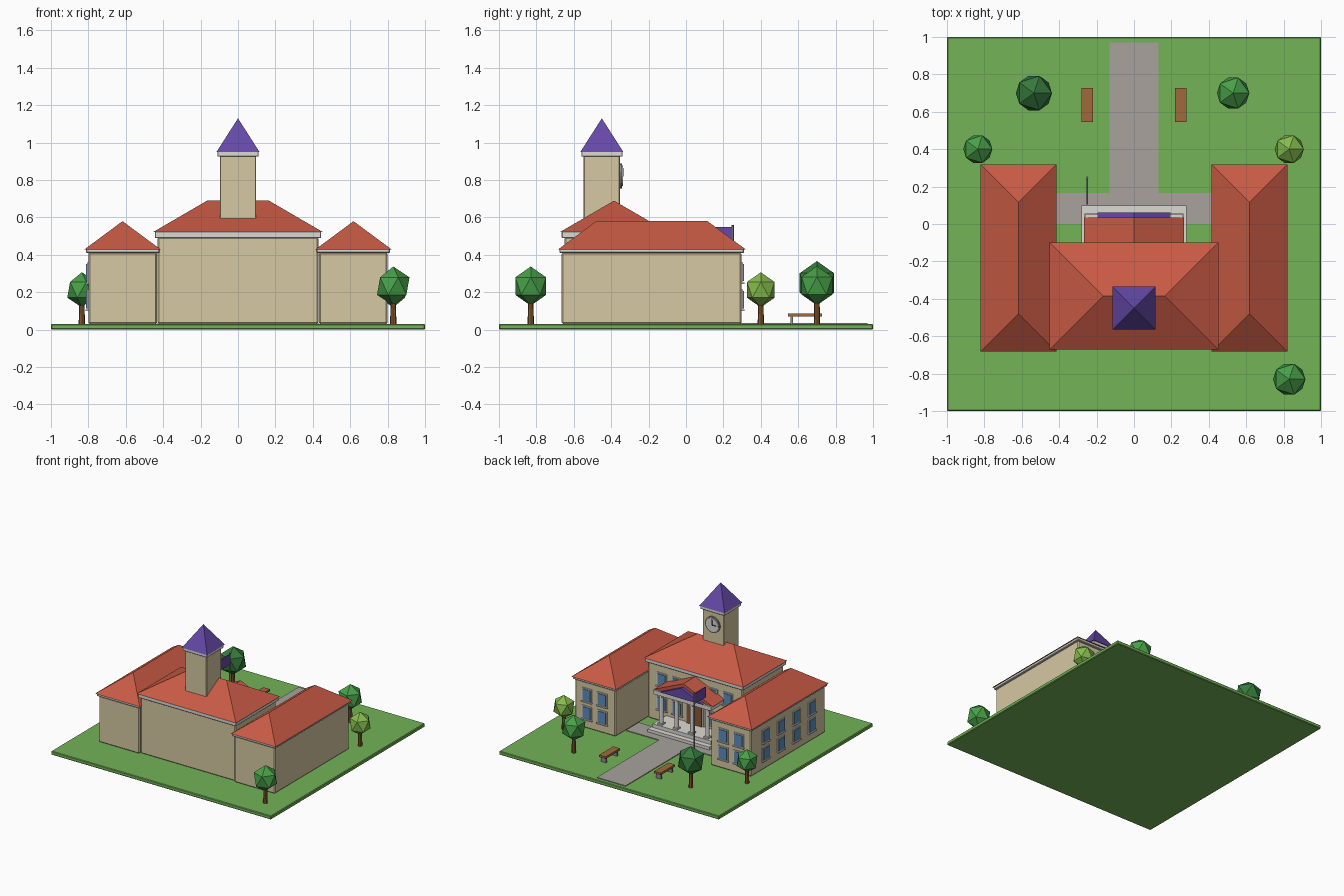
import bpy, bmesh, math
from mathutils import Matrix, Vector

if "Cube" in bpy.data.objects:
    bpy.data.objects.remove(bpy.data.objects["Cube"])


def mat(name, hexcol):
    m = bpy.data.materials.new(name)
    rgb = [int(hexcol[i:i + 2], 16) / 255 for i in (0, 2, 4)]
    m.diffuse_color = [c / 12.92 if c < 0.04 else ((c + 0.055) / 1.055) ** 2.4 for c in rgb] + [1]
    m.use_nodes = True
    m.node_tree.nodes["Principled BSDF"].inputs["Base Color"].default_value = m.diffuse_color
    return m


GRASS, PAVE = mat("grass", "73B357"), mat("paving", "A8A29C")
WALL, TRIM = mat("wall", "D6C8A2"), mat("trim", "DCDAD4")
TILE, PURPLE = mat("tile", "C85A44"), mat("purple", "6549A8")
GLASS, WOOD = mat("glass", "5F8DBB"), mat("wood", "8A5A30")
DARK, STEEL, SEAT = mat("dark", "303038"), mat("steel", "8C8C94"), mat("seat", "A06A3C")
LEAF = {"dark": mat("leaf_dark", "357A3C"), "mid": mat("leaf_mid", "48A048"), "light": mat("leaf_light", "86BC4C")}


def finish(name, bm, m):
    bmesh.ops.recalc_face_normals(bm, faces=bm.faces)
    me = bpy.data.meshes.new(name)
    bm.to_mesh(me)
    bm.free()
    ob = bpy.data.objects.new(name, me)
    bpy.context.collection.objects.link(ob)
    if m:
        me.materials.append(m)
    return ob


def box(name, x, y, z, m, bevel=0.0):
    """Box from (min, max) pairs."""
    bm = bmesh.new()
    c = Vector([(p[0] + p[1]) / 2 for p in (x, y, z)])
    s = [p[1] - p[0] for p in (x, y, z)]
    bmesh.ops.create_cube(bm, size=1, matrix=Matrix.Translation(c) @ Matrix.Diagonal((*s, 1)))
    if bevel:
        bmesh.ops.bevel(bm, geom=bm.edges[:], offset=bevel, segments=1, affect='EDGES')
    return finish(name, bm, m)


def cyl(name, p, r, h, m, n=12, axis='Z', r2=None):
    """Cylinder standing on p along Z, or running from p along +Y."""
    bm = bmesh.new()
    rot = Matrix.Rotation(-math.pi / 2, 4, 'X') if axis == 'Y' else Matrix()
    bmesh.ops.create_cone(bm, cap_ends=True, segments=n, radius1=r, radius2=r if r2 is None else r2, depth=h,
                          matrix=Matrix.Translation(p) @ rot @ Matrix.Translation((0, 0, h / 2)))
    return finish(name, bm, m)


def hip_roof(name, x, y, z, m):
    """Roof with 45 degree hips; a square plan gives a pyramid."""
    bm = bmesh.new()
    inset = min(x[1] - x[0], y[1] - y[0]) / 2
    pts = [(a, b, z[0]) for a in x for b in y]
    pts += [(a, b, z[1]) for a in (x[0] + inset, x[1] - inset) for b in (y[0] + inset, y[1] - inset)]
    bmesh.ops.convex_hull(bm, input=[bm.verts.new(p) for p in dict.fromkeys(pts)])
    bmesh.ops.remove_doubles(bm, verts=bm.verts, dist=1e-4)
    bmesh.ops.dissolve_limit(bm, angle_limit=0.01, verts=bm.verts, edges=bm.edges)
    return finish(name, bm, m)


def prism(name, profile, y, m):
    """XZ profile extruded along y."""
    bm = bmesh.new()
    f = bm.faces.new([bm.verts.new((px, y[0], pz)) for px, pz in profile])
    ext = bmesh.ops.extrude_face_region(bm, geom=[f])
    bmesh.ops.translate(bm, verts=[v for v in ext["geom"] if isinstance(v, bmesh.types.BMVert)], vec=(0, y[1] - y[0], 0))
    return finish(name, bm, m)


def window(name, a, z, face, side, w=0.09, h=0.11):
    """Framed window with a glazing bar, on a +y wall or on a -x wall."""
    def slab(part, a0, a1, z0, z1, depth, m):
        if side == 'Y':
            box(part, (a0, a1), (face - 0.005, face + depth), (z0, z1), m)
        else:
            box(part, (face - depth, face + 0.005), (a0, a1), (z0, z1), m)
    slab(name + "_frame", a - w / 2, a + w / 2, z - h / 2, z + h / 2, 0.008, TRIM)
    slab(name + "_glass", a - w / 2 + 0.009, a + w / 2 - 0.009, z - h / 2 + 0.009, z + h / 2 - 0.009, 0.013, GLASS)
    slab(name + "_sill", a - w / 2 - 0.004, a + w / 2 + 0.004, z - h / 2 - 0.006, z - h / 2 + 0.003, 0.016, TRIM)


# grounds and paving
box("lawn", (-1, 1), (-1, 1), (0, 0.03), GRASS, 0.005)
box("front_path", (-0.13, 0.13), (0.165, 0.97), (0.025, 0.036), PAVE)
box("forecourt", (-0.43, 0.43), (0.0, 0.165), (0.025, 0.036), PAVE)

# main block
box("main_walls", (-0.43, 0.43), (-0.65, -0.12), (0.03, 0.495), WALL, 0.008)
box("main_cornice", (-0.445, 0.445), (-0.665, -0.105), (0.49, 0.525), TRIM, 0.004)
hip_roof("main_roof", (-0.452, 0.452), (-0.672, -0.098), (0.523, 0.69), TILE)

# two wings
for s, tag in ((-1, "left"), (1, "right")):
    def span(a, b):
        return tuple(sorted((s * a, s * b)))
    box(tag + "_wing_walls", span(0.432, 0.80), (-0.665, 0.297), (0.03, 0.412), WALL, 0.008)
    box(tag + "_wing_cornice", span(0.42, 0.812), (-0.677, 0.31), (0.41, 0.432), TRIM, 0.004)
    hip_roof(tag + "_wing_roof", span(0.415, 0.82), (-0.683, 0.318), (0.43, 0.58), TILE)
    for x in (0.55, 0.69):
        for z in (0.16, 0.305):
            window(tag + "_wing_window", s * x, z, 0.297, 'Y')
    for x in (0.16, 0.30):
        for z in (0.18, 0.375):
            window("main_window", s * x, z, -0.12, 'Y')
for y in (0.115, -0.085, -0.285, -0.485):
    for z in (0.16, 0.305):
        window("side_window", y, z, -0.80, 'X')

# clock tower
box("tower", (-0.097, 0.097), (-0.547, -0.353), (0.5, 0.93), WALL, 0.004)
box("tower_cornice", (-0.11, 0.11), (-0.56, -0.34), (0.925, 0.952), TRIM, 0.003)
hip_roof("tower_spire", (-0.115, 0.115), (-0.565, -0.335), (0.95, 1.13), PURPLE)
cyl("clock_rim", (0, -0.36, 0.822), 0.066, 0.018, STEEL, 20, 'Y')
cyl("clock_face", (0, -0.36, 0.822), 0.055, 0.022, TRIM, 20, 'Y')
box("minute_hand", (-0.004, 0.004), (-0.34, -0.335), (0.818, 0.865), DARK)
box("hour_hand", (-0.034, 0.004), (-0.34, -0.335), (0.818, 0.826), DARK)

# entrance portico
box("lower_step", (-0.28, 0.28), (-0.13, 0.098), (0.03, 0.06), TRIM)
box("upper_step", (-0.265, 0.265), (-0.13, 0.055), (0.06, 0.09), TRIM)
for x in (-0.21, -0.07, 0.07, 0.21):
    cyl("column", (x, 0.02, 0.09), 0.016, 0.245, TRIM)
    box("column_base", (x - 0.021, x + 0.021), (-0.001, 0.041), (0.09, 0.102), TRIM)
    box("column_capital", (x - 0.021, x + 0.021), (-0.001, 0.041), (0.32, 0.335), TRIM)
box("entablature", (-0.262, 0.262), (-0.13, 0.05), (0.333, 0.367), TRIM)
prism("portico_roof", [(-0.268, 0.365), (0.268, 0.365), (0, 0.482)], (-0.13, 0.036), TILE)
prism("pediment", [(-0.195, 0.37), (0.195, 0.37), (0, 0.455)], (0.03, 0.062), PURPLE)
box("door_frame", (-0.08, 0.08), (-0.125, -0.112), (0.09, 0.295), TRIM)
for s in (-1, 1):
    box("door_leaf", sorted((s * 0.003, s * 0.068)), (-0.125, -0.104), (0.09, 0.283), WOOD)

# flag
cyl("flag_pole", (-0.25, 0.25, 0.03), 0.006, 0.53, STEEL, 8)
box("flag", (-0.254, -0.246), (0.105, 0.247), (0.465, 0.55), PURPLE)

# benches
for x in (-0.25, 0.25):
    box("bench_seat", (x - 0.03, x + 0.03), (0.545, 0.728), (0.07, 0.087), SEAT)
    for y in (0.565, 0.708):
        box("bench_leg", (x - 0.024, x + 0.024), (y - 0.007, y + 0.007), (0.03, 0.07), STEEL)

# trees
for x, y, r, cz, tone in ((-0.535, 0.70, 0.108, 0.25, "dark"), (0.53, 0.70, 0.097, 0.235, "mid"),
                          (-0.835, 0.40, 0.087, 0.213, "mid"), (0.83, 0.40, 0.087, 0.213, "light"),
                          (0.83, -0.83, 0.097, 0.233, "mid")):
    cyl("tree_trunk", (x, y, 0.03), 0.017, cz - 0.06, WOOD, 8, r2=0.013)
    bm = bmesh.new()
    bmesh.ops.create_icosphere(bm, subdivisions=1, radius=r,
                               matrix=Matrix.Translation((x, y, cz)) @ Matrix.Diagonal((1, 1, 1.08, 1)))
    finish("tree_crown", bm, LEAF[tone])
